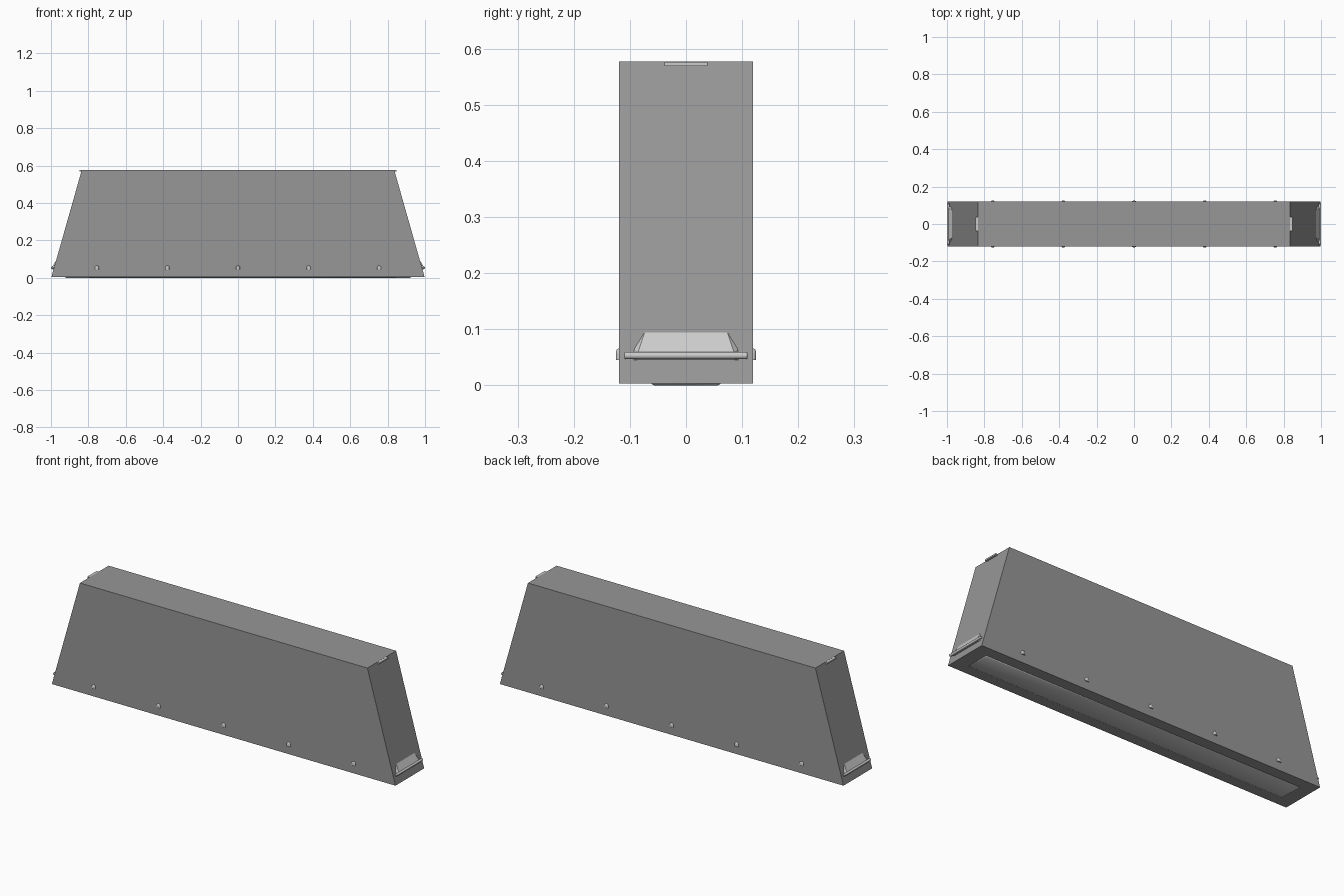
import bpy, bmesh, math

if "Cube" in bpy.data.objects:
    bpy.data.objects.remove(bpy.data.objects["Cube"])

HALF_BOTTOM, HALF_TOP = 0.998, 0.835
Z0, Z1, HALF_Y = 0.003, 0.577, 0.119


def paint(name, value):
    mat = bpy.data.materials.new(name)
    mat.diffuse_color = (value, value, value, 1)
    mat.use_nodes = True
    mat.node_tree.nodes["Principled BSDF"].inputs["Base Color"].default_value = mat.diffuse_color
    return mat


DARK, LIGHT = paint("dark_grey", 0.31), paint("light_grey", 0.6)


def end_x(z):
    """x of the sloping end face at height z"""
    return HALF_BOTTOM + (HALF_TOP - HALF_BOTTOM) * (z - Z0) / (Z1 - Z0)


def smooth(ob, angle=35):
    bpy.ops.object.select_all(action='DESELECT')
    ob.select_set(True)
    bpy.context.view_layer.objects.active = ob
    bpy.ops.object.shade_smooth_by_angle(angle=math.radians(angle))


def hull(name, points, mat):
    """Convex solid around the given points"""
    bm = bmesh.new()
    for p in points:
        bm.verts.new(p)
    bmesh.ops.convex_hull(bm, input=bm.verts)
    bmesh.ops.dissolve_limit(bm, angle_limit=0.01, verts=bm.verts, edges=bm.edges)
    bmesh.ops.recalc_face_normals(bm, faces=bm.faces)
    mesh = bpy.data.meshes.new(name)
    bm.to_mesh(mesh)
    bm.free()
    mesh.materials.append(mat)
    ob = bpy.data.objects.new(name, mesh)
    bpy.context.collection.objects.link(ob)
    return ob


# Tapered housing
hull("housing", [(s * x, t * HALF_Y, z) for s in (-1, 1) for t in (-1, 1)
                 for x, z in ((HALF_BOTTOM, Z0), (HALF_TOP, Z1))], DARK)

# Shallow strip on the underside, with a softened rim
strip = hull("bottom_strip", [(s * (0.925 - d), t * (0.062 - d), z)
                              for s in (-1, 1) for t in (-1, 1)
                              for d, z in ((0, 0.006), (0, 0.003), (0.005, 0))], LIGHT)
smooth(strip, 60)

for s, side in ((-1, "left"), (1, "right")):
    # Sloping hood with splayed sides, above the rod
    pts = []
    for t in (-1, 1):
        pts += [(s * end_x(0.094), t * 0.074, 0.094),
                (s * end_x(0.065), t * 0.092, 0.065),
                (s * end_x(0.045), t * 0.094, 0.045),
                (s * 0.993, t * 0.086, 0.058),
                (s * 0.993, t * 0.086, 0.045)]
    hull("hood_" + side, pts, LIGHT)

    # Rounded rod along the hood's lower lip
    bpy.ops.mesh.primitive_cylinder_add(vertices=16, radius=0.0065, depth=0.22,
                                        location=(s * 0.9935, 0, 0.053),
                                        rotation=(math.pi / 2, 0, 0))
    rod = bpy.context.object
    rod.name = "rod_" + side
    rod.data.materials.append(LIGHT)
    smooth(rod)
    mod = rod.modifiers.new("bevel", 'BEVEL')
    mod.width, mod.segments = 0.003, 2

    # Small catch at the top edge
    bpy.ops.mesh.primitive_cube_add(size=1, location=(s * 0.84, 0, 0.573))
    tab = bpy.context.object
    tab.name = "top_catch_" + side
    tab.scale = (0.016, 0.076, 0.007)
    tab.data.materials.append(LIGHT)

# Rows of small arched studs along both long faces: round top, flat bottom
for t, face in ((-1, "front"), (1, "back")):
    for i, x in enumerate((-0.755, -0.378, 0, 0.378, 0.755)):
        pts = []
        for r, y in ((0.0105, 0.116), (0.0105, 0.1205), (0.0085, 0.1235), (0.006, 0.1245)):
            pts += [(x - r, t * y, 0.045), (x + r, t * y, 0.045)]
            pts += [(x + r * math.cos(a), t * y, 0.055 + r * math.sin(a))
                    for a in (math.pi * k / 10 for k in range(11))]
        stud = hull(f"stud_{face}_{i + 1}", pts, LIGHT)
        smooth(stud, 50)
